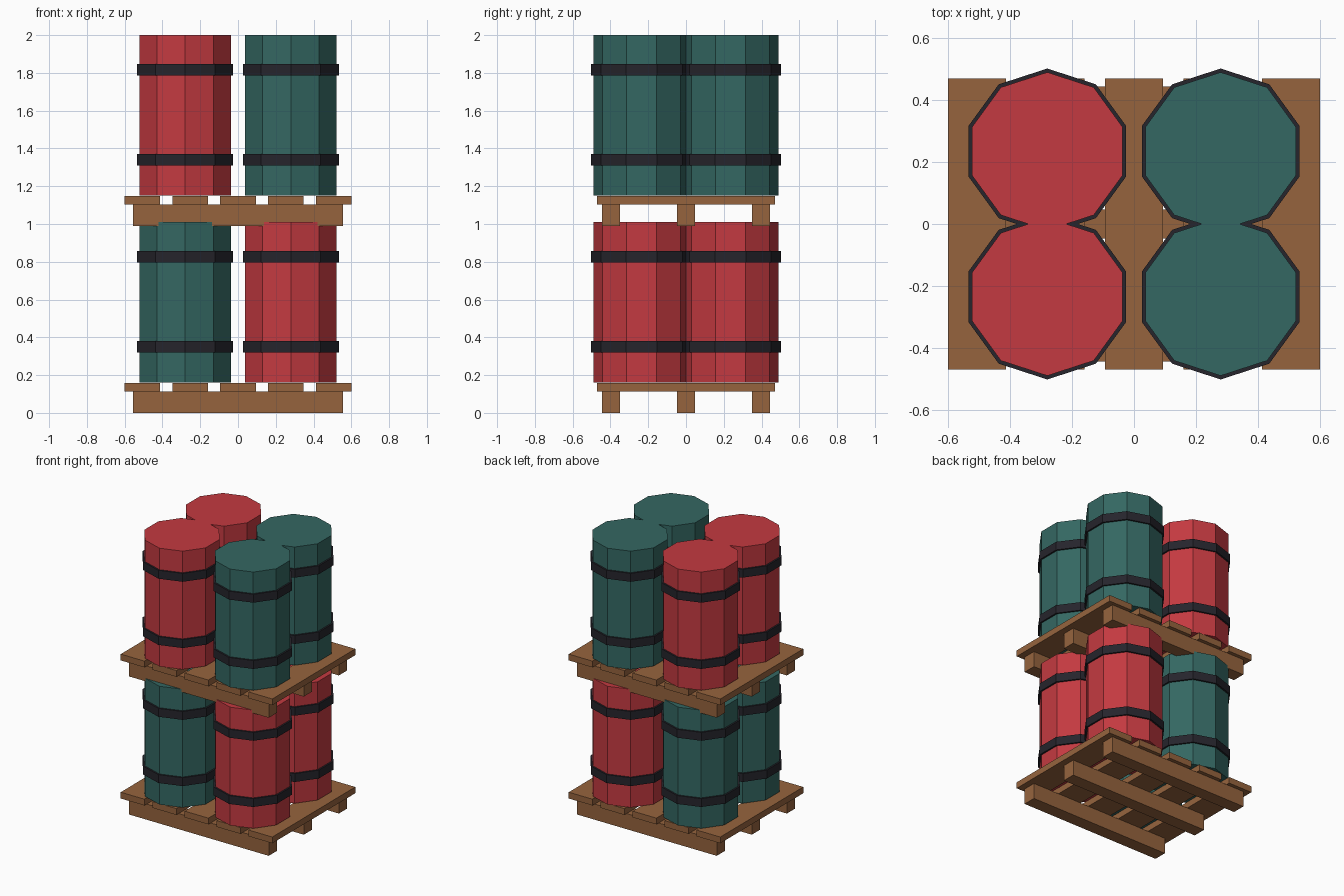
import bpy, bmesh
from math import sin, cos, pi

if "Cube" in bpy.data.objects:
    bpy.data.objects.remove(bpy.data.objects["Cube"])

SIDES = 10
LEVEL = 0.99  # height of one loaded pallet


def material(name, rgb):
    m = bpy.data.materials.new(name)
    m.diffuse_color = (*rgb, 1)
    m.use_nodes = True
    m.node_tree.nodes["Principled BSDF"].inputs["Base Color"].default_value = m.diffuse_color
    return m


RED = material("red_paint", (0.55, 0.042, 0.052))
GREEN = material("green_paint", (0.034, 0.135, 0.122))
WOOD = material("wood", (0.305, 0.127, 0.048))
BAND = material("dark_metal", (0.019, 0.018, 0.025))


def add(name, bm, mat, loc):
    bmesh.ops.recalc_face_normals(bm, faces=bm.faces)
    me = bpy.data.meshes.new(name)
    bm.to_mesh(me)
    bm.free()
    me.materials.append(mat)
    ob = bpy.data.objects.new(name, me)
    ob.location = loc
    bpy.context.collection.objects.link(ob)


def box(name, size, loc, mat):
    bm = bmesh.new()
    bmesh.ops.create_cube(bm, size=1)
    bmesh.ops.scale(bm, vec=size, verts=bm.verts)
    add(name, bm, mat, loc)


def lathe(name, profile, loc, mat, ring=False):
    """Spin (radius, z) points; a ring closes on itself, otherwise ends are capped."""
    bm = bmesh.new()
    loops = [[bm.verts.new((r * cos(pi / 2 + 2 * pi * i / SIDES),
                            r * sin(pi / 2 + 2 * pi * i / SIDES), z))
              for i in range(SIDES)] for r, z in profile]
    pairs = list(zip(loops, loops[1:]))
    if ring:
        pairs.append((loops[-1], loops[0]))
    else:
        bm.faces.new(loops[0])
        bm.faces.new(loops[-1])
    for a, b in pairs:
        for i in range(SIDES):
            j = (i + 1) % SIDES
            bm.faces.new((a[i], a[j], b[j], b[i]))
    add(name, bm, mat, loc)


for level, (left, right) in enumerate([(GREEN, RED), (RED, GREEN)]):
    z = level * LEVEL
    # Pallet: three bearers with five deck slats across them
    for y in (-0.397, 0, 0.397):
        box("pallet_bearer", (1.11, 0.094, 0.112), (0, y, z + 0.056), WOOD)
    for i in range(-2, 3):
        box("pallet_slat", (0.188, 0.94, 0.045), (i * 0.2535, 0, z + 0.1345), WOOD)
    # Four barrels, each with two raised bands
    for x, mat in ((-0.28, left), (0.28, right)):
        for y in (-0.235, 0.235):
            lathe("barrel", [(0.255, 0.162), (0.255, 1.01)], (x, y, z), mat)
            for h in (0.351, 0.826):
                lathe("barrel_band", [(0.25, -0.03), (0.267, -0.03),
                                      (0.267, 0.03), (0.25, 0.03)],
                      (x, y, z + h), BAND, ring=True)
